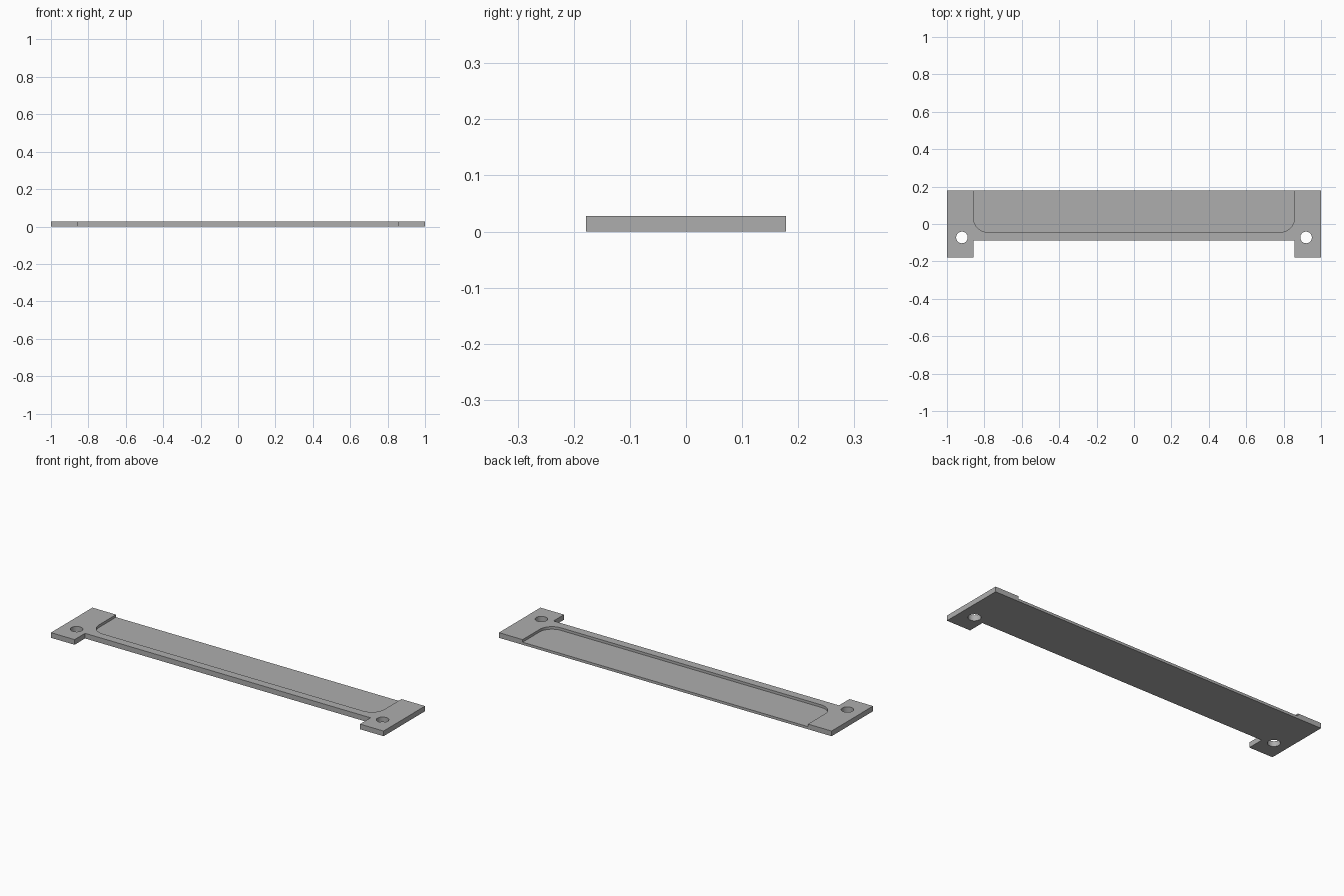
import bpy
import bmesh
from math import radians, sin, cos

if "Cube" in bpy.data.objects:
    bpy.data.objects.remove(bpy.data.objects["Cube"])

HALF_WIDTH, HALF_DEPTH, THICK = 1.0, 0.178, 0.028
INNER_X = 0.858          # inner edge of the end tabs and sides of the pocket
NOTCH_Y = -0.088         # front edge between the tabs
POCKET_Y, POCKET_Z, CORNER_R = -0.043, 0.014, 0.075
HOLE_X, HOLE_Y, HOLE_R = 0.92, -0.072, 0.031

grey = bpy.data.materials.new("plain grey")
grey.use_nodes = True
grey.diffuse_color = (0.42, 0.42, 0.42, 1)
grey.node_tree.nodes["Principled BSDF"].inputs["Base Color"].default_value = grey.diffuse_color


def prism(name, outline, z0, z1):
    """Extrude a counter-clockwise outline from z0 to z1."""
    bm = bmesh.new()
    base = bm.faces.new([bm.verts.new((x, y, z0)) for x, y in outline])
    top = bmesh.ops.extrude_face_region(bm, geom=[base])["geom"]
    bmesh.ops.translate(bm, vec=(0, 0, z1 - z0),
                        verts=[v for v in top if isinstance(v, bmesh.types.BMVert)])
    bmesh.ops.recalc_face_normals(bm, faces=bm.faces)
    mesh = bpy.data.meshes.new(name)
    bm.to_mesh(mesh)
    bm.free()
    mesh.materials.append(grey)
    obj = bpy.data.objects.new(name, mesh)
    bpy.context.collection.objects.link(obj)
    return obj


def arc(cx, cy, r, start, end, steps):
    angles = [radians(start + (end - start) * i / steps) for i in range(steps + 1)]
    return [(cx + r * cos(a), cy + r * sin(a)) for a in angles]


# Plate with a tab at each end of the front edge
half = [(INNER_X, NOTCH_Y), (INNER_X, -HALF_DEPTH),
        (HALF_WIDTH, -HALF_DEPTH), (HALF_WIDTH, HALF_DEPTH)]
plate = prism("mounting_plate", half + [(-x, y) for x, y in reversed(half)], 0, THICK)

# Shallow pocket, open at the back, with rounded front corners
corner = arc(INNER_X - CORNER_R, POCKET_Y + CORNER_R, CORNER_R, -90, 0, 16)
side = corner + [(INNER_X, HALF_DEPTH + 0.1)]
cutters = [prism("pocket_cutter", side + [(-x, y) for x, y in reversed(side)],
                 POCKET_Z, THICK + 0.1)]

# Screw holes through both tabs
for sign in (-1, 1):
    circle = arc(sign * HOLE_X, HOLE_Y, HOLE_R, 0, 360, 40)[:-1]
    cutters.append(prism("hole_cutter", circle, -0.1, THICK + 0.1))

bpy.ops.object.select_all(action="DESELECT")
plate.select_set(True)
bpy.context.view_layer.objects.active = plate
for cutter in cutters:
    cutter.hide_render = True
    cut = plate.modifiers.new("cut", "BOOLEAN")
    cut.operation, cut.solver, cut.object = "DIFFERENCE", "EXACT", cutter
    bpy.ops.object.modifier_apply(modifier=cut.name)
    bpy.data.objects.remove(cutter)

bpy.ops.object.shade_smooth_by_angle(angle=radians(30))
